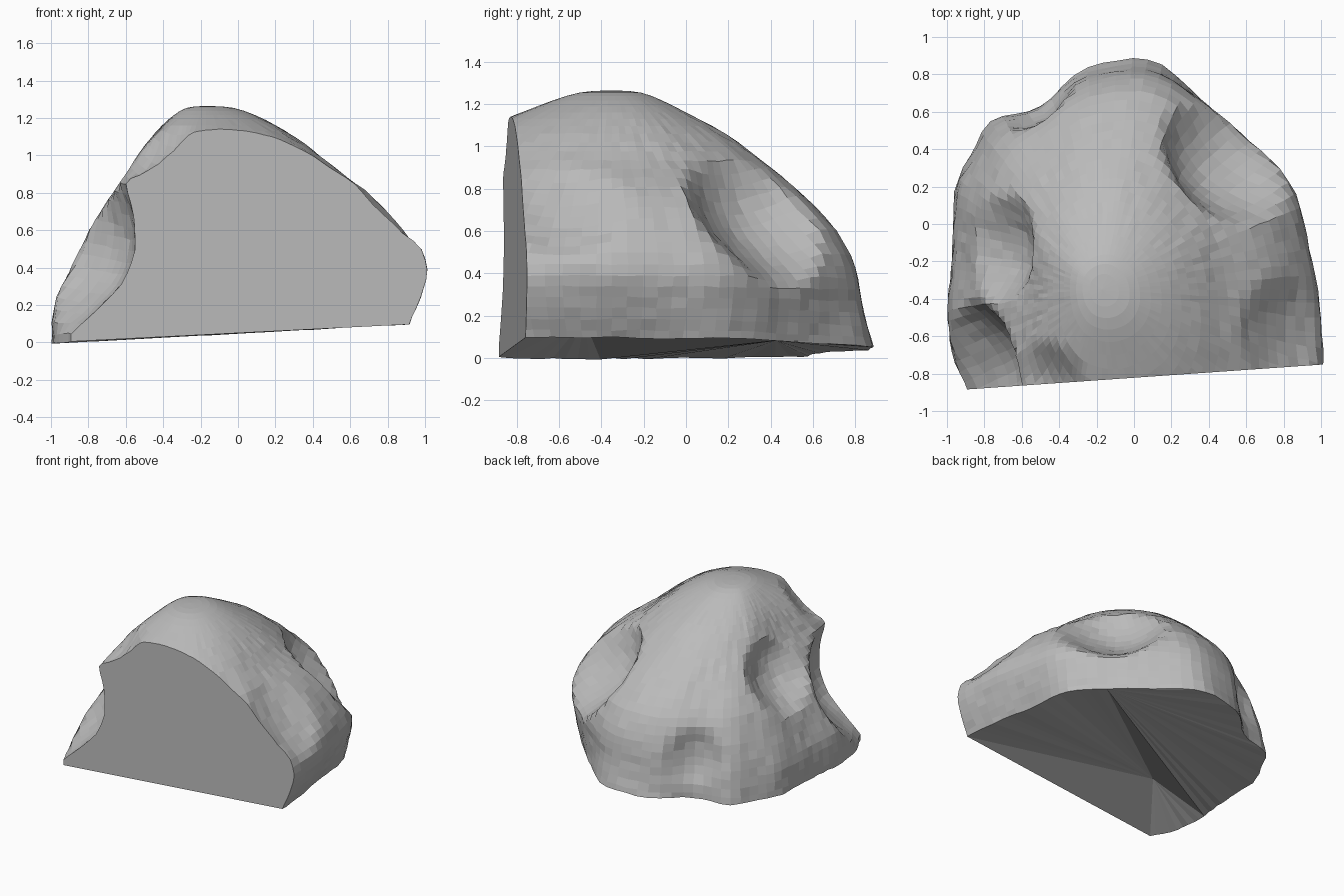
import bpy, bmesh, math, random
from mathutils import Vector

if "Cube" in bpy.data.objects:
    bpy.data.objects.remove(bpy.data.objects["Cube"])

random.seed(4)
APEX = Vector((-0.17, -0.35))
SEGMENTS, ROWS = 96, 30

# Plan outline, running past the sliced front
OUTLINE = [(0.98, -0.4), (0.92, -0.1), (0.89, 0.17), (0.76, 0.36), (0.57, 0.52), (0.35, 0.7),
           (0.13, 0.89), (-0.03, 0.89), (-0.32, 0.82), (-0.42, 0.67), (-0.58, 0.59), (-0.78, 0.57),
           (-0.86, 0.38), (-0.96, 0.22), (-0.97, -0.2), (-1.0, -0.45), (-0.97, -0.72), (-0.88, -0.9),
           (-0.8, -1.3), (-0.3, -1.7), (0.4, -1.65), (0.9, -1.25), (1.02, -0.78)]

# Spread of the slope at each height, towards each side
HEIGHTS = [1.265, 1.25, 1.17, 1.06, 0.92, 0.78, 0.6, 0.4, 0.2, 0]
RIGHT = [0, .14, .3, .44, .59, .78, .92, 1, .97, .91]
LEFT = [0, .14, .27, .38, .48, .61, .75, .87, .98, 1]
BACK = [0, .13, .28, .45, .61, .74, .88, .95, .97, 1]
FRONT = [0, .13, .30, .5, .68, .8, .9, .97, 1, 1]

# Hollows: centre, radius, push
HOLLOWS = [((0.51, 0.35, 0.68), 0.40, (-0.15, -0.11, -0.10)),
           ((-0.69, -0.13, 0.72), 0.30, (0.13, 0.0, -0.05)),
           ((-0.88, -0.87, 0.50), 0.46, (0.24, 0.10, -0.06)),
           ((-0.47, -0.87, 1.06), 0.24, (0.04, 0.0, -0.07)),
           ((0.80, -0.58, 0.70), 0.32, (-0.07, 0.0, -0.05)),
           ((-0.50, 0.60, 0.33), 0.22, (0.03, -0.05, 0.0))]


def spline(values, t):
    """Smooth interpolation along an open list, t in 0..1."""
    n = len(values) - 1
    i = min(int(t * n), n - 1)
    f = t * n - i
    a, b, c, d = (values[max(0, min(n, i + k))] for k in (-1, 0, 1, 2))
    return b + 0.5 * f * (c - a + f * (2*a - 5*b + 4*c - d + f * (3*(b - c) + d - a)))


def outline_radius(angle):
    """Distance from the apex to the outline in one direction."""
    ray = Vector((math.cos(angle), math.sin(angle)))
    for i, p in enumerate(OUTLINE):
        a = Vector(p) - APEX
        b = Vector(OUTLINE[(i + 1) % len(OUTLINE)]) - APEX
        den = ray.cross(b - a)
        s = a.cross(ray) / den if den else -1
        if 0 <= s <= 1 and (a + (b - a) * s).dot(ray) > 0:
            return (a + (b - a) * s).length
    return 1.0


def averaged(i, reach):
    near = [raw[(i + k) % SEGMENTS] for k in range(-reach, reach + 1)]
    return sum(near) / len(near)


def surface_point(i, t):
    c, s = math.cos(angles[i]), math.sin(angles[i])
    across = RIGHT if c > 0 else LEFT
    along = BACK if s > 0 else FRONT
    spread = spline(across, t) * c * c + spline(along, t) * s * s
    # The outline is rounder higher up
    r = spread * (averaged(i, 1) * t * t + averaged(i, 6) * (1 - t * t))
    p = Vector((APEX.x + r * c, APEX.y + r * s, spline(HEIGHTS, t)))
    p.z += (0.05 + 0.053 * p.x) * max(0, 1 - p.z / 0.8) ** 2
    shift = Vector()
    for centre, radius, push in HOLLOWS:
        k = 1 - ((p - Vector(centre)).length / radius) ** 2
        if k > 0:
            shift += Vector(push) * k ** 1.2
    rough = Vector([random.uniform(-1, 1) for _ in range(3)]) * 0.004
    return p + shift + rough * min(1, max(0, 4 * t - 0.6))


# Rounded shell
angles = [2 * math.pi * i / SEGMENTS for i in range(SEGMENTS)]
raw = [outline_radius(a) for a in angles]
bm = bmesh.new()
top = bm.verts.new((APEX.x, APEX.y, HEIGHTS[0]))
rings = [[bm.verts.new(surface_point(i, j / ROWS)) for i in range(SEGMENTS)]
         for j in range(1, ROWS + 1)]
for i in range(SEGMENTS):
    n = (i + 1) % SEGMENTS
    bm.faces.new((top, rings[0][i], rings[0][n]))
    for upper, lower in zip(rings, rings[1:]):
        bm.faces.new((upper[i], lower[i], lower[n], upper[n]))

# Straight slice across the front, closed by a flat face
cut = bmesh.ops.bisect_plane(bm, geom=bm.verts[:] + bm.edges[:] + bm.faces[:], dist=1e-5,
                             plane_co=(0, -0.822, 0), plane_no=(0.07, -1, 0), clear_outer=True)
edges = [g for g in cut["geom_cut"] if isinstance(g, bmesh.types.BMEdge)]
ends = [v for v in {v for e in edges for v in e.verts} if sum(e in edges for e in v.link_edges) == 1]
front_edge = bm.edges.new(ends)
front = bmesh.ops.triangle_fill(bm, edges=edges + [front_edge], use_beauty=True, normal=(0, -1, 0))
for g in front["geom"]:
    if isinstance(g, bmesh.types.BMFace):
        g.smooth = True

# Hollow underside: one fan from a raised point, one from the back right rim
rim = [e for e in bm.edges if len(e.link_faces) == 1]
rim_verts = {v for e in rim for v in e.verts}
raised = bm.verts.new((-0.58, -0.48, 0.18))
corner = min(rim_verts, key=lambda v: (v.co.xy - Vector((0.6, 0.45))).length)


def hub(edge):
    mid = (edge.verts[0].co + edge.verts[1].co) / 2
    on_right = mid.x > 0 and mid.y < corner.co.y
    on_left = mid.x < 0 and mid.y < -0.4
    return raised if edge == front_edge or on_right or on_left else corner


for e in rim:
    e.smooth = False
    if corner not in e.verts or hub(e) == raised:
        bm.faces.new((*e.verts, hub(e)))
for v in rim_verts - {corner}:
    if len({hub(e) for e in rim if v in e.verts}) == 2:
        bm.faces.new((v, raised, corner))
bmesh.ops.recalc_face_normals(bm, faces=bm.faces[:])

stone = bpy.data.materials.new("stone grey")
stone.use_nodes = True
stone.diffuse_color = (0.5, 0.5, 0.5, 1)
stone.node_tree.nodes["Principled BSDF"].inputs["Base Color"].default_value = (0.5, 0.5, 0.5, 1)

mesh = bpy.data.meshes.new("boulder")
bm.to_mesh(mesh)
bm.free()
mesh.materials.append(stone)
boulder = bpy.data.objects.new("boulder", mesh)
bpy.context.collection.objects.link(boulder)
